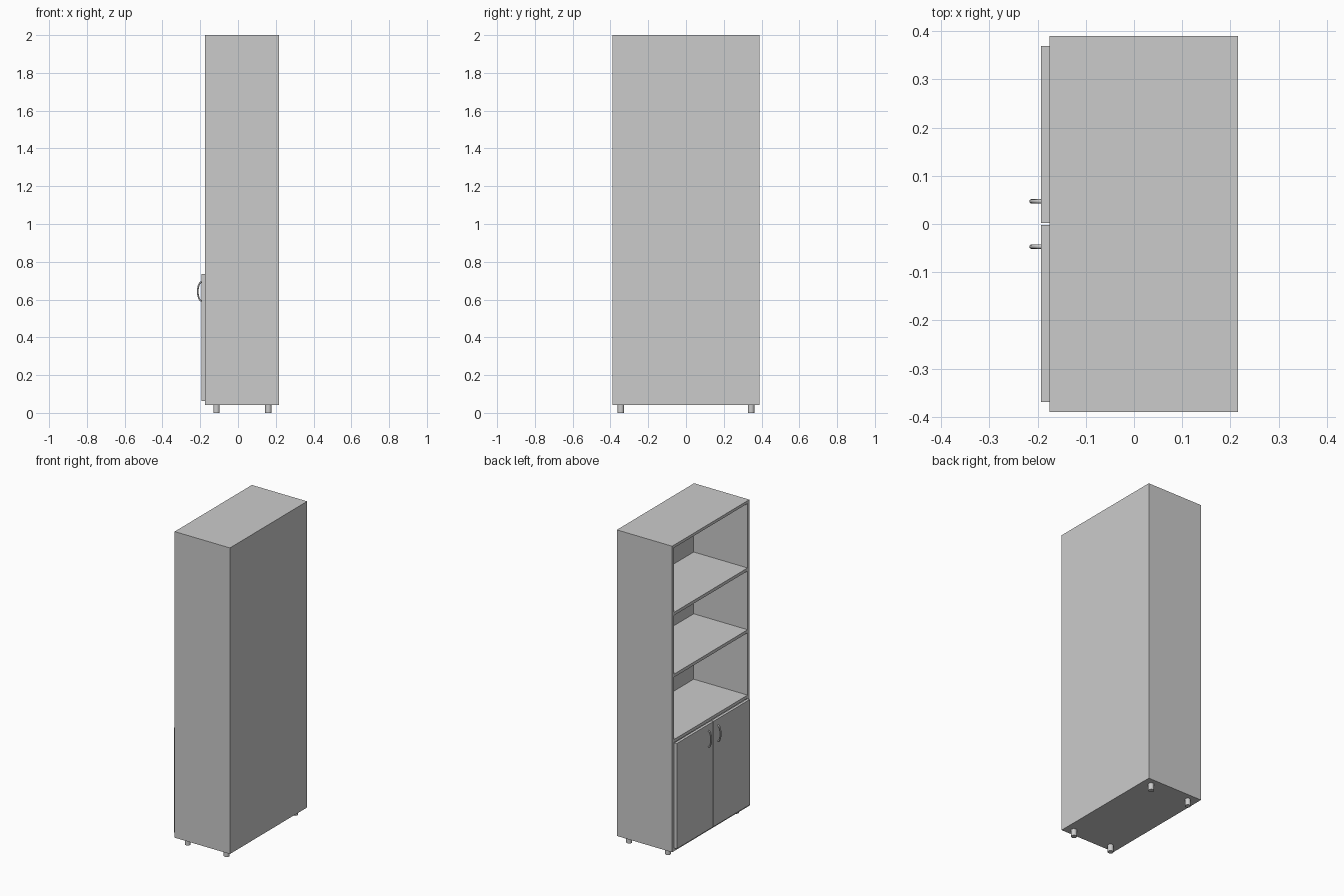
import bpy, math

if "Cube" in bpy.data.objects:
    bpy.data.objects.remove(bpy.data.objects["Cube"])

X0, X1 = -0.175, 0.216      # open front and back of the carcass
HALF_W = 0.39
Z0, Z1 = 0.043, 2.0
T = 0.018                   # board thickness


def box(name, x, y, z):
    bpy.ops.mesh.primitive_cube_add(
        size=1, location=[(a + b) / 2 for a, b in (x, y, z)])
    o = bpy.context.object
    o.name = name
    o.scale = [b - a for a, b in (x, y, z)]
    bpy.ops.object.transform_apply(location=True, rotation=False, scale=True)
    return o


# Carcass: one block with the compartments cut out of the -x side
carcass = box("carcass", (X0, X1), (-HALF_W, HALF_W), (Z0, Z1))
shelf_tops = [0.757, 1.175, 1.57]
floors = [Z0 + T] + shelf_tops
ceilings = [s - 0.02 for s in shelf_tops] + [Z1 - T]
for lo, hi in zip(floors, ceilings):
    cutter = box("compartment_cutter", (X0 - 0.1, X1 - 0.01),
                 (-HALF_W + T, HALF_W - T), (lo, hi))
    cutter.hide_render = True
    mod = carcass.modifiers.new("compartment", 'BOOLEAN')
    mod.operation = 'DIFFERENCE'
    mod.solver = 'EXACT'
    mod.object = cutter
    bpy.context.view_layer.objects.active = carcass
    bpy.ops.object.modifier_apply(modifier=mod.name)
    bpy.data.objects.remove(cutter)


# Arched pull handle on the door face
def handle(name, y, x=-0.192, z=0.643, half=0.05, rise=0.021):
    cu = bpy.data.curves.new(name, 'CURVE')
    cu.dimensions = '3D'
    cu.bevel_depth = 0.0045
    cu.bevel_resolution = 3
    cu.use_fill_caps = True
    n = 16
    sp = cu.splines.new('POLY')
    sp.points.add(n)
    for i, p in enumerate(sp.points):
        a = math.pi * i / n
        p.co = (x - rise * math.sin(a), y, z - half * math.cos(a), 1)
    sp.use_smooth = True
    bpy.context.collection.objects.link(bpy.data.objects.new(name, cu))


# Pair of doors with handles near the middle gap
for side, s in (("left", 1), ("right", -1)):
    ys = sorted((s * 0.002, s * 0.369))
    box(side + "_door", (X0 - T, X0), ys, (Z0 + T + 0.001, 0.735))
    handle(side + "_handle", s * 0.047)

# Four round feet
for x in (-0.114, 0.161):
    for y in (-0.345, 0.345):
        bpy.ops.mesh.primitive_cylinder_add(
            vertices=24, radius=0.017, depth=Z0, location=(x, y, Z0 / 2))
        bpy.context.object.name = "foot"
        bpy.ops.object.shade_smooth_by_angle()
